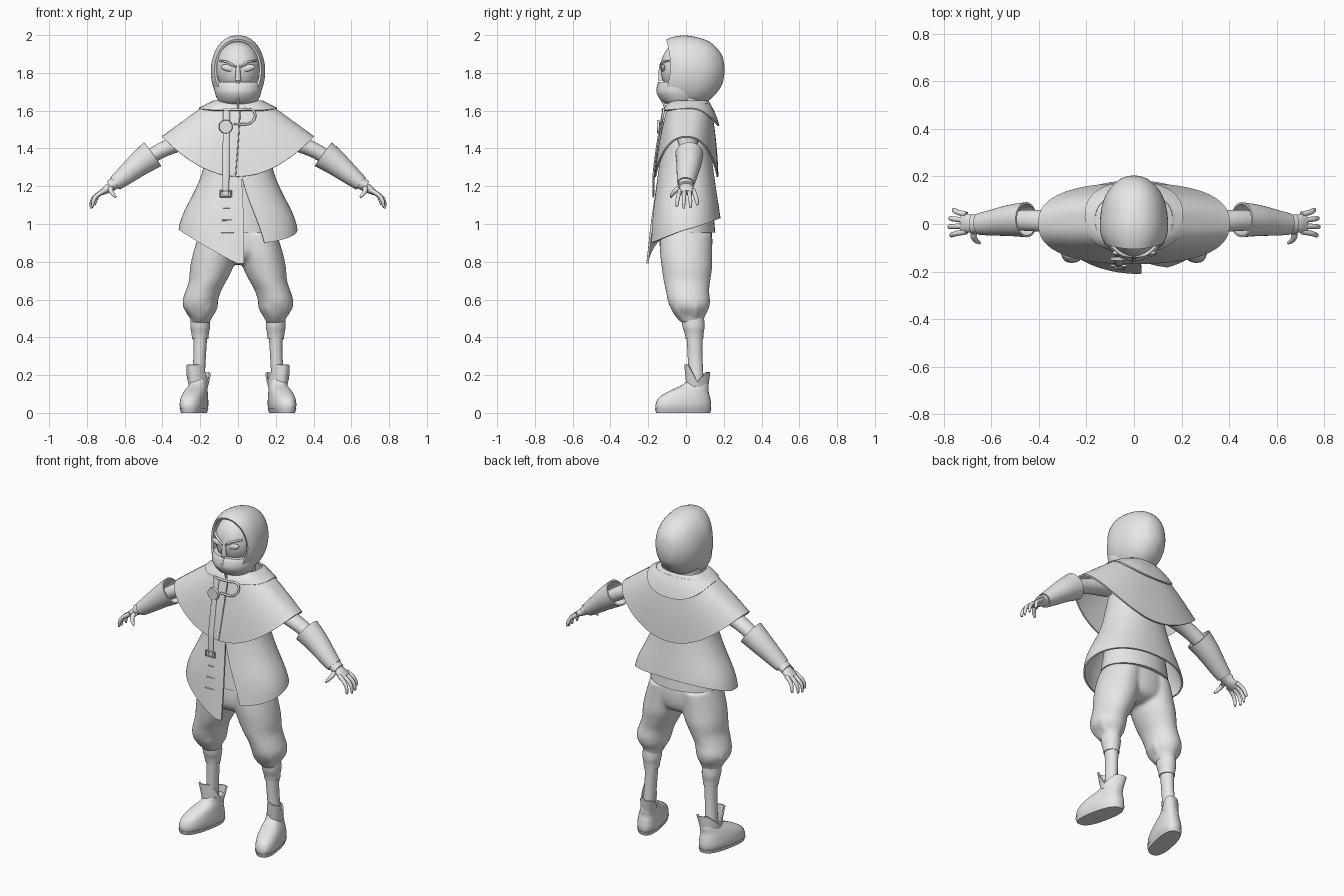
import bpy, bmesh, math
from math import sin, cos, pi, tau
from mathutils import Vector, Matrix

cube = bpy.data.objects.get("Cube")
if cube:
    bpy.data.objects.remove(cube, do_unlink=True)

grey = bpy.data.materials.new("light grey")
grey.use_nodes = True
grey.diffuse_color = (0.8, 0.8, 0.8, 1)
grey.node_tree.nodes["Principled BSDF"].inputs["Base Color"].default_value = (0.8, 0.8, 0.8, 1)
parts = []


def finish(name, bm, mirror=False, thick=0):
    bmesh.ops.recalc_face_normals(bm, faces=bm.faces)
    me = bpy.data.meshes.new(name)
    bm.to_mesh(me)
    bm.free()
    me.materials.append(grey)
    ob = bpy.data.objects.new(name, me)
    bpy.context.collection.objects.link(ob)
    if thick:
        mod = ob.modifiers.new("thickness", 'SOLIDIFY')
        mod.thickness, mod.offset = thick, 0
    if mirror:
        ob.modifiers.new("mirror", 'MIRROR').use_mirror_merge = False
    parts.append(ob)
    return ob


def skin(name, rings, closed=True, caps=True, **kw):
    """Bridge a list of equal rings of points."""
    bm = bmesh.new()
    rows = [[bm.verts.new(p) for p in r] for r in rings]
    n = len(rows[0])
    for a, b in zip(rows, rows[1:]):
        for i in range(n if closed else n - 1):
            j = (i + 1) % n
            bm.faces.new((a[i], a[j], b[j], b[i]))
    if caps:
        bm.faces.new(rows[0])
        bm.faces.new(rows[-1])
    return finish(name, bm, **kw)


def spline(keys, steps=5):
    """Catmull-Rom samples through tuples of numbers."""
    k = [keys[0]] + list(keys) + [keys[-1]]
    out = []
    for a, b, c, d in zip(k, k[1:], k[2:], k[3:]):
        for s in range(steps):
            t = s / steps
            out.append([q + t * (r - p) / 2 + t * t * (2 * p - 5 * q + 4 * r - e) / 2
                        + t ** 3 * (3 * q - p - 3 * r + e) / 2
                        for p, q, r, e in zip(a, b, c, d)])
    return out + [list(keys[-1])]


def power(v, e):
    return math.copysign(abs(v) ** e, v)


def lerp(a, b, t):
    return a + (b - a) * t


def loft(name, keys, n=32, shear=0, square=1, **kw):
    """Stack of ellipses given as x, y, z, x radius, y radius."""
    rings = []
    for x, y, z, rx, ry in spline(keys):
        ring = [(rx * power(cos(tau * i / n), square), y + ry * power(sin(tau * i / n), square)) for i in range(n)]
        rings.append([(x + px - shear * py, py, z) for px, py in ring])
    return skin(name, rings, **kw)


def tube(name, keys, n=12, **kw):
    """Sweep along points x, y, z, radius, radius along y."""
    pts = spline(keys)
    rings = []
    for i, p in enumerate(pts):
        t = (Vector(pts[min(i + 1, len(pts) - 1)][:3]) - Vector(pts[max(i - 1, 0)][:3])).normalized()
        ref = Vector((0, 1, 0)) if abs(t.y) < 0.9 else Vector((0, 0, 1))
        side = (ref - t * ref.dot(t)).normalized()
        up = t.cross(side)
        rings.append([Vector(p[:3]) + up * p[3] * cos(tau * k / n) + side * p[4] * sin(tau * k / n)
                      for k in range(n)])
    return skin(name, rings, **kw)


def ball(name, centre, radii, tilt=0, **kw):
    bm = bmesh.new()
    bmesh.ops.create_uvsphere(bm, u_segments=32, v_segments=20, radius=1, matrix=Matrix.Translation(centre)
                              @ Matrix.Rotation(tilt, 4, 'Y') @ Matrix.Diagonal((*radii, 1)))
    return finish(name, bm, **kw)


# Hood: inner lip, then rings from the face opening to the back of the head
hood = []
for y, cz, rx, rz in [(-.03, 1.812, .122, .165), (-.1, 1.815, .113, .151)] + spline([
        (-.105, 1.815, .124, .162), (-.06, 1.812, .139, .18), (0, 1.808, .144, .19),
        (.08, 1.808, .134, .175), (.14, 1.812, .108, .142), (.185, 1.815, .064, .088),
        (.2, 1.815, .03, .042), (.204, 1.815, .004, .006)]):
    hood.append([(rx * power(cos(a), .9), y + .022 * cos(a) ** 2 * max(0, -y / .1)
                  - .02 * max(0, -sin(a)) * max(0, -y / .1), cz + rz * sin(a))
                 for a in [tau * i / 48 for i in range(48)]])
skin("hood", hood)

# Face, neck and the two cloth panels closing over the mouth
ball("face", (0, -.02, 1.825), (.116, .115, .14))
loft("neck", [(0, .01, 1.5, .12, .09), (0, .01, 1.6, .1, .08), (0, .01, 1.7, .1, .09)])
loft("mouth_panels", [(0, -.02, 1.625, .07, .05), (0, -.03, 1.645, .1, .09), (0, -.036, 1.69, .121, .117),
                      (0, -.034, 1.73, .125, .117), (0, -.032, 1.752, .12, .108)], n=48)
tube("nose", [(0, -.124, 1.85, .01, .008), (0, -.134, 1.81, .012, .011), (0, -.134, 1.76, .016, .013)])
ball("eyes", (.052, -.121, 1.825), (.04, .012, .017), tilt=-.25, mirror=True)
tube("brows", [(.008, -.134, 1.828, .005, .007), (.05, -.127, 1.855, .006, .008),
               (.095, -.09, 1.865, .005, .006)], mirror=True)
tube("mouth_seam", [(0, -.141, 1.752, .007, .006), (0, -.151, 1.7, .007, .006), (0, -.122, 1.645, .006, .006),
                    (0, -.105, 1.6, .006, .006)])


# Mantles: neck ring to a rim whose height varies round the body
def mantle(name, neck, rim, rim_z, bulge):
    rings = []
    for j in range(13):
        t, ring = j / 12, []
        for i in range(64):
            a = tau * i / 64
            c, s = power(cos(a), .82), power(sin(a), .82)
            ring.append((lerp(neck[0], rim[0], t) * c,
                         lerp(neck[2], rim[2], t) + (lerp(neck[1], rim[1], t) + bulge * sin(pi * t)) * s,
                         lerp(neck[3], rim_z(a), t) + bulge * sin(pi * t) * abs(sin(2 * a))))
        rings.append(ring)
    skin(name, rings, caps=False, thick=.01)


mantle("cape", (.16, .108, .017, 1.635), (.4, .165, .002), lambda a: 1.25 + .21 * abs(cos(a)) ** 1.6, .008)
mantle("collar", (.125, .095, .02, 1.65), (.205, .144, .028),
       lambda a: 1.61 - .09 * max(0, sin(a)) ** 1.5 - .01 * max(0, -sin(a)), .006)

# Coat: wraps from the right front flap round the back to the left front edge
PROFILE = spline([(1.55, .13, .1), (1.3, .178, .138), (1.18, .222, .155), (1.05, .287, .175),
                  (.95, .312, .187), (.78, .313, .206)], 8)


def coat_radii(z):
    for a, b in zip(PROFILE, PROFILE[1:]):
        if z >= b[0]:
            t = min(1, max(0, (a[0] - z) / (a[0] - b[0])))
            return lerp(a[1], b[1], t), lerp(a[2], b[2], t)
    return PROFILE[-1][1:]


def hem(p):
    if p < pi / 2:
        return .79 + .18 * max(0, sin(p))
    return .97 - (.06 if p < 1.5 * pi else .076) * cos(p)


coat = []
for j in range(25):
    ring = []
    for i in range(73):
        p = -.08 + i / 72 * tau
        z = lerp(1.55, hem(p), j / 24)
        p -= .33 * max(0, 1.25 - z) / .35 * max(0, (i / 72 - .75) * 4)
        z = lerp(1.55, hem(p), j / 24)
        rx, ry = coat_radii(z)
        ring.append((-rx * power(sin(p), .9), -ry * power(cos(p), .9), z))
    coat.append(ring)
skin("coat", coat, closed=False, caps=False, thick=.01)

# Undershirt and baggy trousers
loft("undershirt", [(0, 0, 1.2, .17, .12), (0, .005, 1.1, .19, .135), (0, .005, .955, .212, .15)])
seat = loft("trousers", [(0, 0, 1, .195, .13), (0, 0, .92, .21, .14), (0, 0, .85, .205, .135),
                         (0, .005, .81, .15, .11), (0, .005, .785, .06, .06)])
legs = loft("trouser_legs", [(.105, 0, .95, .1, .138), (.122, 0, .85, .115, .138), (.14, .005, .77, .114, .134),
                             (.16, .005, .7, .1, .124), (.184, .008, .645, .094, .115),
                             (.2, .016, .59, .094, .112), (.2, .02, .55, .086, .1),
                             (.197, .022, .51, .06, .078), (.198, .035, .475, .05, .058)], mirror=True)
folds = []
for i in range(5):
    a = .4 + tau * i / 5
    x, y = cos(a), sin(a)
    folds.append(tube("trouser_fold", [
        (.2 + .06 * x, .02 + .075 * y, .62, .02, .02), (.2 + .072 * x, .018 + .083 * y, .57, .026, .026),
        (.198 + .05 * x, .022 + .062 * y, .51, .016, .016)], mirror=True))
loft("leg_wraps", [(.2, .036, .5, .05, .06), (.2, .04, .455, .052, .058), (.2, .043, .42, .046, .05),
                   (.2, .045, .39, .043, .046)], mirror=True)
loft("shins", [(.2, .045, .42, .038, .043), (.203, .048, .3, .033, .039), (.212, .055, .15, .034, .04)],
     mirror=True)

# Boots with a notched collar
loft("soles", [(.23, -.015, 0, .058, .143), (.23, -.015, .022, .066, .149)], shear=.2, square=.78, mirror=True)
loft("boots", [(.23, -.015, .018, .062, .145), (.23, -.014, .045, .067, .147), (.229, -.008, .08, .064, .136),
               (.226, .012, .112, .057, .108), (.22, .05, .148, .046, .07), (.216, .058, .175, .043, .053)],
     shear=.2, square=.82, mirror=True)
collar = []
for j in range(9):
    t, ring = j / 8, []
    for i in range(40):
        a = tau * i / 40
        top = .165 + (.09 if sin(a) < 0 else .05) * min(1, abs(sin(a)) * 1.4)
        y = (.053 + .012 * t) * sin(a)
        ring.append((.21 + (.043 + .008 * t) * cos(a) - (.25 + .25 * t) * y, .06 + y, lerp(.13, top, t)))
    collar.append(ring)
skin("boot_collars", collar, caps=False, thick=.008, mirror=True)

# Arms, flared cuffs and hands
tube("arms", [(.2, .01, 1.46, .05, .06), (.36, .012, 1.41, .042, .048), (.48, .015, 1.345, .038, .043),
              (.65, 0, 1.215, .03, .034)], n=24, mirror=True)
tube("cuffs", [(.452, .018, 1.37, .074, .07), (.52, .015, 1.32, .062, .062), (.6, .005, 1.255, .047, .05),
               (.65, 0, 1.215, .037, .042)], n=32, caps=False, thick=.008, mirror=True)
tube("wrist_bands", [(.635, 0, 1.225, .034, .038), (.68, 0, 1.2, .03, .04)], n=24, mirror=True)
tube("palms", [(.64, 0, 1.215, .024, .03), (.69, .002, 1.187, .023, .038), (.725, .004, 1.165, .014, .04)],
     n=20, mirror=True)
for i, finger in enumerate(("index", "middle", "ring", "little")):
    y, d = -.032 + .024 * i, (0, .008, .004, -.01)[i]
    tube(finger + "_fingers", [(.705, y, 1.178, .013, .012), (.748 + d / 2, y * 1.25, 1.15, .011, .011),
                               (.766 + d, y * 1.45, 1.12, .01, .01), (.77 + d, y * 1.5, 1.09 - d, .006, .006)],
         mirror=True)
tube("thumbs", [(.67, -.02, 1.195, .018, .016), (.675, -.052, 1.18, .013, .013), (.662, -.072, 1.158, .01, .01),
                (.648, -.08, 1.142, .006, .006)], mirror=True)

# Chest strap with medallion, buckle, cord loop and seams
tube("strap", [(-.06, -.118, 1.61, .018, .006), (-.062, -.138, 1.5, .018, .006), (-.063, -.154, 1.4, .018, .006),
               (-.064, -.17, 1.27, .018, .006), (-.065, -.172, 1.15, .018, .006)])
bm = bmesh.new()
bmesh.ops.create_cone(bm, cap_ends=True, segments=32, radius1=.037, radius2=.034, depth=.014,
                      matrix=Matrix.Translation((-.065, -.146, 1.515)) @ Matrix.Rotation(pi / 2, 4, 'X'))
finish("medallion", bm)
for z in (1.145, 1.175):
    tube("buckle_bar", [(-.094, -.174, z, .004, .005), (-.036, -.176, z, .004, .005)])
for x in (-.094, -.036):
    tube("buckle_side", [(x, -.175, 1.142, .004, .005), (x, -.175, 1.178, .004, .005)])
tube("cord_loop", [(-.08, -.118, 1.605, .006, .006), (0, -.125, 1.605, .006, .006), (.075, -.118, 1.605, .006, .006),
                   (.09, -.124, 1.565, .006, .006), (.055, -.135, 1.53, .006, .006),
                   (-.02, -.138, 1.53, .006, .006)])
tube("cape_seam", [(.012, -.116, 1.6, .003, .004), (0, -.146, 1.42, .003, .004), (-.013, -.167, 1.255, .003, .004)])
for i, z in enumerate((1.085, 1.02, .955)):
    w = .008 + .01 * i
    y = -coat_radii(z)[1] - .002
    tube("coat_stitch", [(-.075 - w / 2, y, z, .003, .004), (-.05 + w, y, z, .003, .004)])

# Bake modifiers, fuse the trousers and smooth, keeping hard edges
bpy.ops.object.select_all(action='DESELECT')
for ob in parts:
    ob.select_set(True)
bpy.context.view_layer.objects.active = parts[0]
bpy.ops.object.convert(target='MESH')
with bpy.context.temp_override(active_object=seat, object=seat, selected_editable_objects=[seat, legs, *folds]):
    bpy.ops.object.join()
remesh = seat.modifiers.new("fuse", 'REMESH')
remesh.mode, remesh.voxel_size = 'VOXEL', .009
soften = seat.modifiers.new("soften", 'SMOOTH')
soften.factor, soften.iterations = .5, 12
bpy.ops.object.convert(target='MESH')
bpy.ops.object.shade_smooth_by_angle(angle=math.radians(40))
